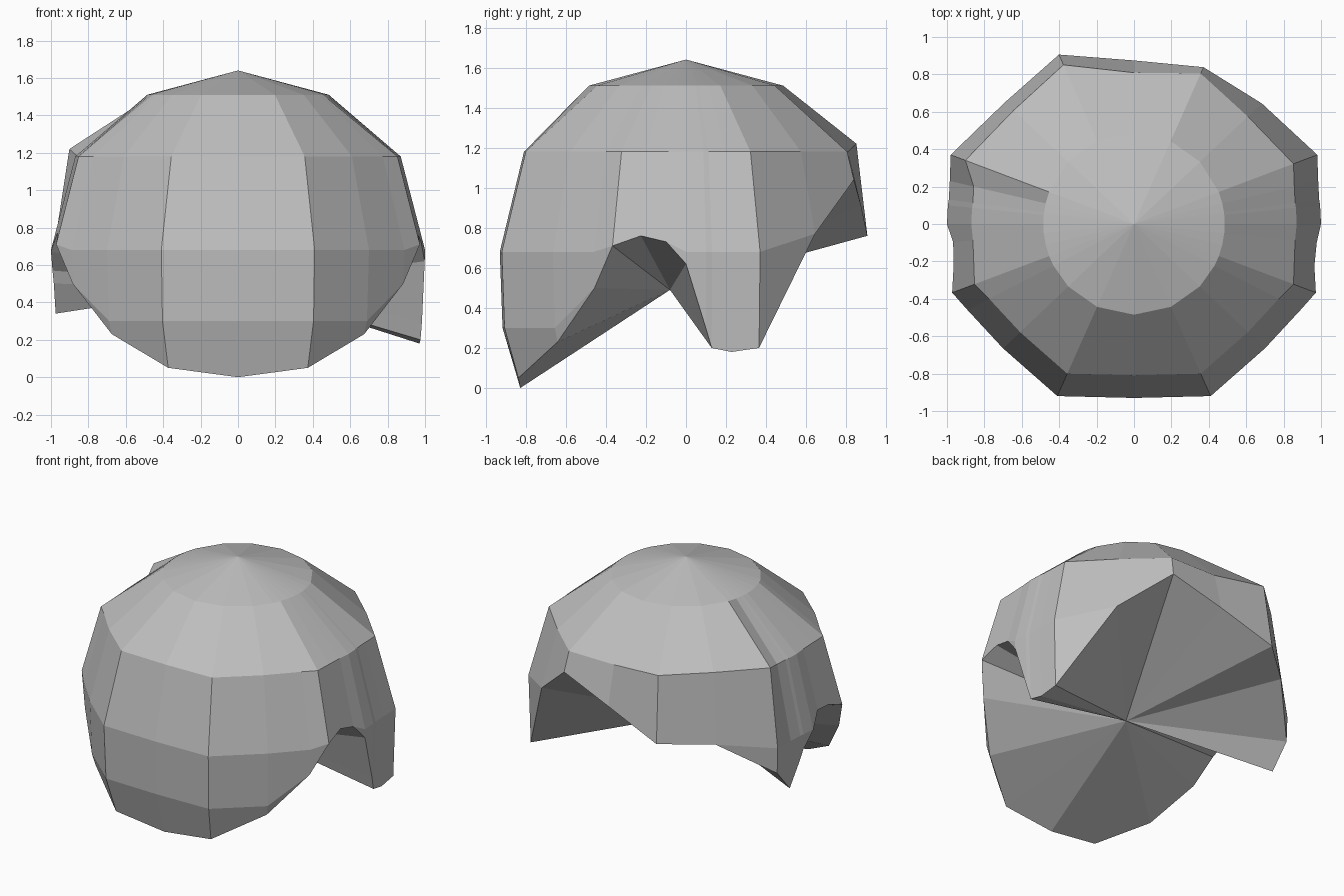
import bpy, bmesh, math

if "Cube" in bpy.data.objects:
    bpy.data.objects.remove(bpy.data.objects["Cube"])

# Half outline at the widest level: x, y, right rim height, left rim height
COLUMNS = [
    (0.00, -0.93, 0.00, 0.00), (0.41, -0.92, 0.05, 0.05), (0.70, -0.665, 0.23, 0.23),
    (0.89, -0.46, 0.50, 0.50), (0.98, -0.37, 0.71, 0.71), (0.985, -0.23, 0.76, 0.76),
    (0.99, -0.10, 0.73, 0.77), (1.00, 0.00, 0.62, 0.67), (0.995, 0.10, 0.30, 0.57),
    (0.99, 0.13, 0.20, 0.50), (0.985, 0.23, 0.18, 0.34), (0.98, 0.37, 0.20, 0.50),
    (0.70, 0.66, 0.77, 0.735), (0.41, 0.925, 1.04, 0.76), (0.00, 0.93, 0.91, 0.91),
]
PROFILE = [(0.0, 0.89), (0.05, 0.91), (0.3, 0.985), (0.68, 1.0), (1.18, 0.87), (1.5, 0.5)]


def width(z, y):
    """Outline scale at a height; only the long rounded side tucks in low down."""
    if z < 0.68 and y > -0.3:
        return 1.0 - 0.03 * (0.68 - z)
    for (z0, s0), (z1, s1) in zip(PROFILE, PROFILE[1:]):
        if z <= z1:
            return s0 + (s1 - s0) * (z - z0) / (z1 - z0)
    return 0.5


def column(bm, x, y, rim):
    """One strip of points from the crown ring down to the rim."""
    a = math.atan2(y, x)
    pts = [(0.485 * math.cos(a), 0.485 * math.sin(a), 1.51)]
    full = x < -0.3 and y > 0.3          # fuller swept corner
    s, z = (0.92, 1.22) if full else (0.87, 1.18)
    pts.append((x * s, y * s, z))
    for z in (0.68, 0.3, rim):
        z = max(z, rim)
        s = width(z, y)
        pts.append((x * s, y * s, z))
    return [bm.verts.new(p) for p in pts]


bm = bmesh.new()
right = [(x, y, r) for x, y, r, l in COLUMNS]
left = [(-x, y, l) for x, y, r, l in COLUMNS[-2:0:-1]]
cols = [column(bm, *c) for c in right + left]
crown = bm.verts.new((0, 0, 1.64))
inner = bm.verts.new((0, -0.08, 0.49))

# Crown fan, outer wall and hollow underside fan
for a, b in zip(cols, cols[1:] + cols[:1]):
    bm.faces.new((crown, a[0], b[0]))
    for i in range(4):
        bm.faces.new((a[i], a[i + 1], b[i + 1], b[i]))
    bm.faces.new((a[4], inner, b[4]))
bmesh.ops.remove_doubles(bm, verts=bm.verts[:], dist=0.002)
bmesh.ops.recalc_face_normals(bm, faces=bm.faces[:])

mesh = bpy.data.meshes.new("hair_cap")
bm.to_mesh(mesh)
bm.free()
cap = bpy.data.objects.new("hair_cap", mesh)
bpy.context.collection.objects.link(cap)

grey = bpy.data.materials.new("plain grey")
grey.diffuse_color = (0.52, 0.52, 0.52, 1)
grey.use_nodes = True
grey.node_tree.nodes["Principled BSDF"].inputs["Base Color"].default_value = grey.diffuse_color
mesh.materials.append(grey)
